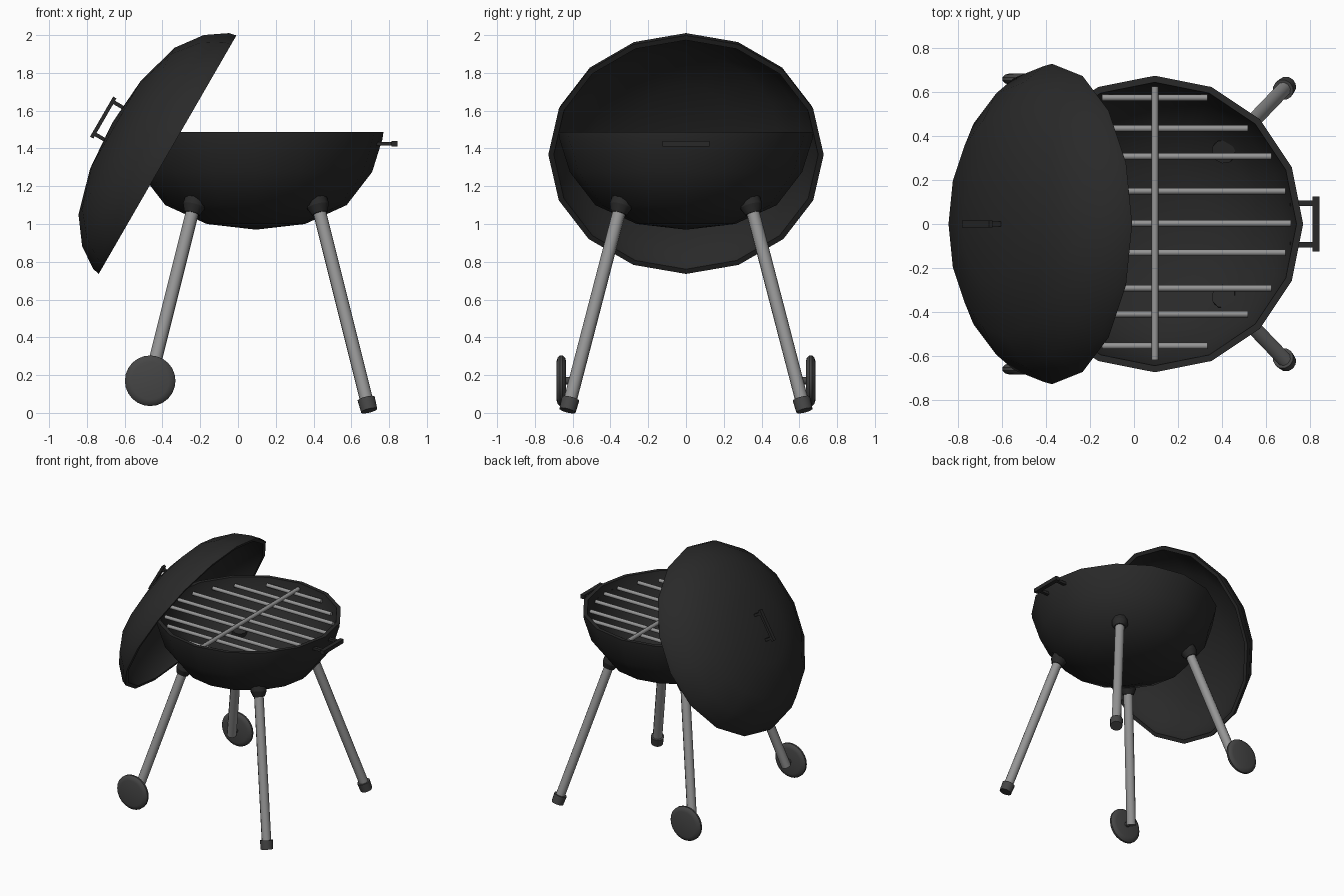
import bpy, bmesh, math
from mathutils import Vector, Matrix

if "Cube" in bpy.data.objects:
    bpy.data.objects.remove(bpy.data.objects["Cube"])


def material(name, v):
    m = bpy.data.materials.new(name)
    m.diffuse_color = (v, v, v, 1)
    m.use_nodes = True
    m.node_tree.nodes["Principled BSDF"].inputs["Base Color"].default_value = m.diffuse_color
    return m


ENAMEL = material("black_enamel", 0.022)
RUBBER = material("dark_rubber", 0.06)
STEEL = material("grey_steel", 0.3)


def finish(bm, name, mat, matrix=Matrix(), angle=40):
    bm.transform(matrix)
    bmesh.ops.recalc_face_normals(bm, faces=bm.faces)
    me = bpy.data.meshes.new(name)
    bm.to_mesh(me)
    bm.free()
    me.materials.append(mat)
    ob = bpy.data.objects.new(name, me)
    bpy.context.collection.objects.link(ob)
    bpy.ops.object.select_all(action='DESELECT')
    ob.select_set(True)
    bpy.context.view_layer.objects.active = ob
    bpy.ops.object.shade_smooth_by_angle(angle=math.radians(angle))
    return ob


def revolve(name, profile, sides, mat, matrix=Matrix()):
    """Lathe (radius, z) points around z; radius 0 makes a pole."""
    bm = bmesh.new()
    rings = []
    for r, z in profile:
        if r == 0:
            rings.append([bm.verts.new((0, 0, z))] * sides)
        else:
            rings.append([bm.verts.new((r * math.cos(2 * math.pi * i / sides),
                                        r * math.sin(2 * math.pi * i / sides), z))
                          for i in range(sides)])
    for a, b in zip(rings, rings[1:]):
        for i in range(sides):
            j = (i + 1) % sides
            bm.faces.new(list(dict.fromkeys((a[i], a[j], b[j], b[i]))))
    return finish(bm, name, mat, matrix)


def add_rod(bm, p, q, r1, r2=None, sides=10):
    p, q = Vector(p), Vector(q)
    rot = (q - p).to_track_quat('Z', 'Y').to_matrix().to_4x4()
    bmesh.ops.create_cone(bm, cap_ends=True, segments=sides, radius1=r1,
                          radius2=r1 if r2 is None else r2, depth=(q - p).length,
                          matrix=Matrix.Translation((p + q) / 2) @ rot)


def add_box(bm, centre, size):
    bmesh.ops.create_cube(bm, size=1, matrix=Matrix.Translation(centre)
                          @ Matrix.Diagonal((*size, 1)))


CX = 0.095

# bowl: open shell
outer = [(0, 0.97), (0.26, 1.0), (0.48, 1.1), (0.615, 1.275), (0.67, 1.45), (0.675, 1.487)]
inner = [(0.645, 1.487), (0.64, 1.45), (0.59, 1.29), (0.46, 1.125), (0.25, 1.03), (0, 1.0)]
revolve("bowl", outer + inner, 16, ENAMEL, Matrix.Translation((CX, 0, 0)))

# lid: shallower shell leaning back on the bowl
tilt = Matrix.Translation((-0.373, 0, 1.367)) @ Matrix.Rotation(math.radians(-60), 4, 'Y')
outer = [(0, 0.338), (0.27, 0.318), (0.51, 0.25), (0.645, 0.15), (0.72, 0.04), (0.729, 0)]
inner = [(0.7, 0), (0.69, 0.035), (0.62, 0.13), (0.49, 0.222), (0.26, 0.288), (0, 0.308)]
revolve("lid", outer + inner, 16, ENAMEL, tilt)

# lid handle
bm = bmesh.new()
add_box(bm, (0, 0, 0.393), (0.245, 0.03, 0.02))
for s in (-1, 1):
    add_box(bm, (s * 0.098, 0, 0.35), (0.02, 0.024, 0.08))
finish(bm, "lid_handle", ENAMEL, tilt)

# bowl handle
bm = bmesh.new()
add_box(bm, (0.829, 0, 1.425), (0.032, 0.25, 0.03))
for s in (-1, 1):
    add_box(bm, (0.765, s * 0.095, 1.425), (0.11, 0.025, 0.02))
finish(bm, "bowl_handle", ENAMEL)

# cooking grate: parallel bars and one cross bar
bm = bmesh.new()
bars = [(0.575, 0.24), (0.435, 0.425), (0.308, 0.53), (0.15, 0.595), (0.003, 0.62),
        (-0.13, 0.595), (-0.292, 0.53), (-0.41, 0.425), (-0.555, 0.24)]
for y, half in bars:
    add_rod(bm, (CX - half, y, 1.435), (CX + half, y, 1.435), 0.015, sides=8)
add_rod(bm, (CX, -0.62, 1.45), (CX, 0.625, 1.45), 0.016, sides=8)
finish(bm, "cooking_grate", STEEL, angle=50)

# legs with collars; feet on the right, wheels on the left
for sy, side in ((-1, "front"), (1, "back")):
    for sx, end in ((-1, "left"), (1, "right")):
        top = Vector((CX + sx * 0.33, sy * 0.347, 1.09))
        d = Vector((sx * 0.25, sy * 0.26, -1.0))
        name = f"{side}_{end}_leg"
        length = 0.94 if sx < 0 else 1.04
        bm = bmesh.new()
        add_rod(bm, top, top + d * length, 0.035)
        finish(bm, name, STEEL, angle=50)
        bm = bmesh.new()
        add_rod(bm, top - d * 0.07, top - d * 0.005, 0.055, 0.06)
        add_rod(bm, top - d * 0.005, top + d * 0.035, 0.06, 0.042)
        finish(bm, name + "_collar", ENAMEL)
        if sx > 0:
            bm = bmesh.new()
            add_rod(bm, top + d * 1.015, top + d * 1.078, 0.048, 0.045, 12)
            finish(bm, name + "_foot", RUBBER)
        else:
            disc = [(0, -0.026), (0.1, -0.026), (0.122, -0.02), (0.134, -0.007),
                    (0.134, 0.007), (0.122, 0.02), (0.1, 0.026), (0, 0.026)]
            place = Matrix.Translation((-0.465, sy * 0.66, 0.17))
            revolve(f"{side}_wheel", disc, 24, RUBBER,
                    place @ Matrix.Rotation(math.radians(90), 4, 'X'))
            bm = bmesh.new()
            add_rod(bm, (-0.463, sy * 0.57, 0.17), (-0.465, sy * 0.66, 0.17), 0.02)
            finish(bm, f"{side}_axle", RUBBER)
